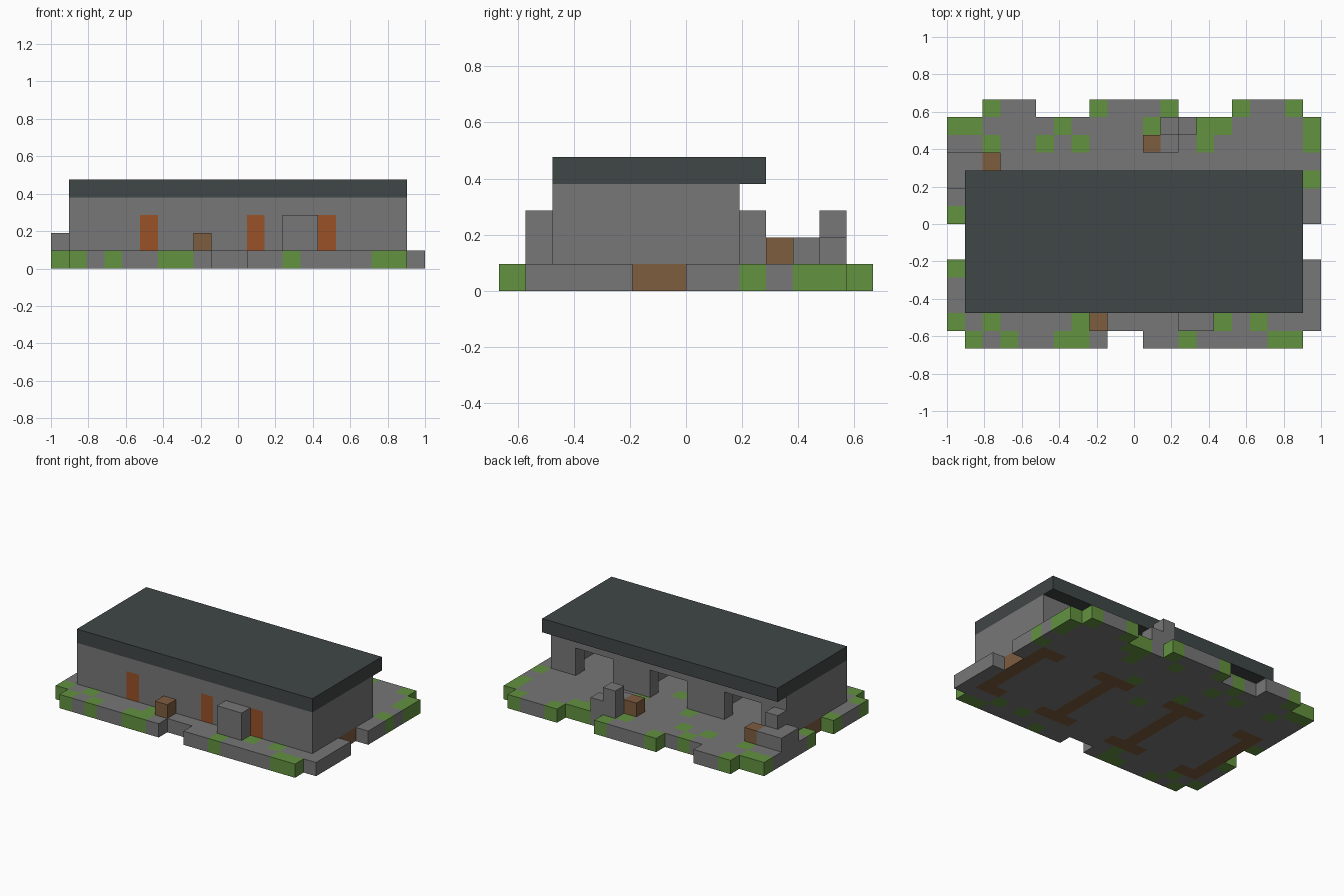
import bpy
import bmesh

if "Cube" in bpy.data.objects:
    bpy.data.objects.remove(bpy.data.objects["Cube"])

NX, NY = 21, 14     # plan size in blocks
U = 2 / NX          # size of one block


def material(name, rgb):
    m = bpy.data.materials.new(name)
    m.use_nodes = True
    m.diffuse_color = (*rgb, 1)
    bsdf = next(n for n in m.node_tree.nodes if n.type == "BSDF_PRINCIPLED")
    bsdf.inputs["Base Color"].default_value = (*rgb, 1)
    bsdf.inputs["Roughness"].default_value = 0.9
    return m


STONE = material("grey_stone", (0.184, 0.184, 0.184))
GRASS = material("moss_green", (0.122, 0.287, 0.051))
PLANK = material("brown_wood", (0.209, 0.109, 0.051))
DOOR = material("rust_door", (0.32, 0.085, 0.021))
SLATE = material("dark_slate", (0.051, 0.061, 0.061))


def blocks(x, y, z):
    """All block positions in half-open ranges."""
    return {(i, j, k) for i in range(*x) for j in range(*y) for k in range(*z)}


def build(name, cells):
    """Make one object from {position: material}, keeping only outer faces."""
    bm = bmesh.new()
    verts = {}
    mats = list(dict.fromkeys(cells.values()))

    def vert(p):
        if p not in verts:
            verts[p] = bm.verts.new(((p[0] - NX / 2) * U, (p[1] - NY / 2) * U, p[2] * U))
        return verts[p]

    for cell, mat in cells.items():
        for axis in range(3):
            b, c = (axis + 1) % 3, (axis + 2) % 3
            for side in (0, 1):
                near = list(cell)
                near[axis] += 2 * side - 1
                if tuple(near) in cells:
                    continue
                ring = []
                for db, dc in ((0, 0), (1, 0), (1, 1), (0, 1)):
                    p = list(cell)
                    p[axis] += side
                    p[b] += db
                    p[c] += dc
                    ring.append(vert(tuple(p)))
                face = bm.faces.new(ring if side else ring[::-1])
                face.material_index = mats.index(mat)
    mesh = bpy.data.meshes.new(name)
    bm.to_mesh(mesh)
    bm.free()
    for m in mats:
        mesh.materials.append(m)
    bpy.context.collection.objects.link(bpy.data.objects.new(name, mesh))


def solid(name, cells, mat):
    build(name, dict.fromkeys(cells, mat))


PARTITIONS = (1, 7, 13, 19)
BAYS = (3, 9, 15)
GROUND = (0, 1)

# Ground slab: main field, uneven front and back rows, gaps at the side entrances
slab = blocks((0, NX), (1, NY - 1), GROUND)
for start, end in ((1, 9), (11, 20)):
    slab |= blocks((start, end), (0, 1), GROUND)
for start, end in ((2, 5), (8, 13), (16, 20)):
    slab |= blocks((start, end), (NY - 1, NY), GROUND)
for i in (0, NX - 1):
    slab -= blocks((i, i + 1), (5, 7), GROUND)
ground = dict.fromkeys(slab, STONE)

# Wooden footings under the partitions, with short cross pieces at both ends
for i in PARTITIONS:
    footing = blocks((i, i + 1), (2, 9), GROUND)
    for j in (2, 8):
        footing |= blocks((max(i - 1, 1), min(i + 2, NX - 1)), (j, j + 1), GROUND)
    ground.update(dict.fromkeys(footing, PLANK))

# Moss patches, by row
MOSS = {
    0: (1, 3, 6, 7, 13, 18, 19),
    1: (0, 2, 7, 15, 17),
    4: (0,),
    7: (0, 10),
    9: (8, 12, 20),
    11: (2, 5, 7, 14, 20),
    12: (0, 1, 6, 11, 14, 15, 20),
    13: (2, 8, 12, 16, 19),
}
for j, columns in MOSS.items():
    ground.update({(i, j, 0): GRASS for i in columns})
build("ground_slab", ground)

# Walls: front, back and partitions, with three open bays at the back
walls = blocks((1, 20), (2, 3), (1, 4)) | blocks((1, 20), (8, 9), (1, 4))
for i in PARTITIONS:
    walls |= blocks((i, i + 1), (2, 9), (1, 4))
for i in BAYS:
    walls -= blocks((i, i + 3), (8, 9), (1, 3))

# Doors are set flush in the front wall
for n, i in enumerate((5, 11, 15), 1):
    opening = blocks((i, i + 1), (2, 3), (1, 3))
    walls -= opening
    solid(f"front_door_{n}", opening, DOOR)
solid("walls", walls, STONE)

# Flat roof, overhanging at the back
solid("roof", blocks((1, 20), (2, 10), (4, 5)), SLATE)

# Crates
for name, i, j in (("front_crate", 8, 1), ("back_crate", 11, 11), ("corner_crate", 2, 10)):
    solid(name, {(i, j, 1)}, PLANK)

# Stone blocks around the building
solid("front_block", blocks((13, 15), (1, 2), (1, 3)), STONE)
solid("back_pile", blocks((12, 14), (12, 13), (1, 2)) | {(12, 12, 2), (12, 11, 1)}, STONE)
solid("corner_pile", blocks((0, 2), (9, 11), (1, 2)) | {(1, 9, 2)}, STONE)
